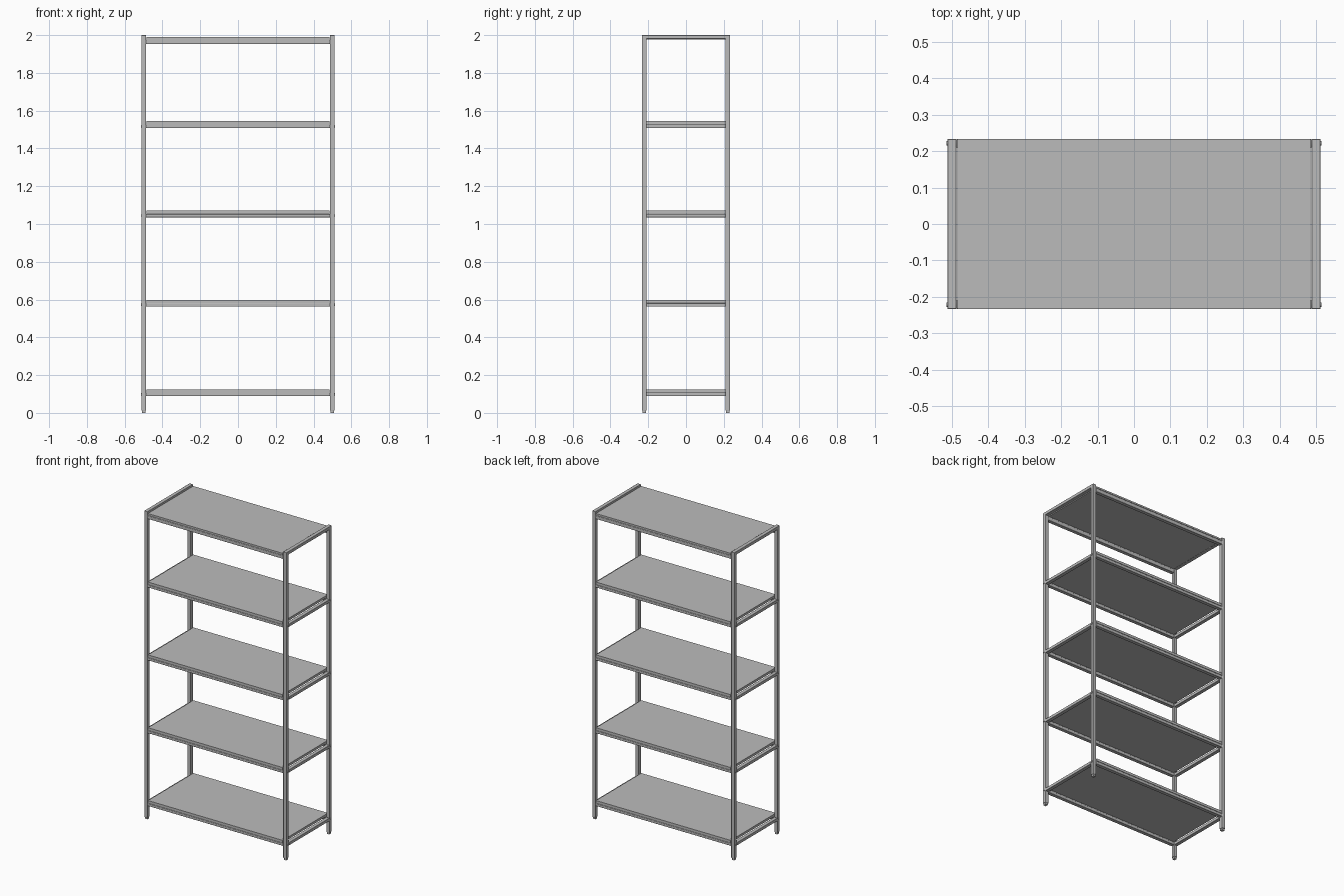
import bpy
from math import radians
from mathutils import Matrix

cube = bpy.data.objects.get("Cube")
if cube:
    bpy.data.objects.remove(cube, do_unlink=True)

steel = bpy.data.materials.new("grey_steel")
steel.use_nodes = True
color = (0.5, 0.5, 0.5, 1)
steel.diffuse_color = color
steel.node_tree.nodes["Principled BSDF"].inputs["Base Color"].default_value = color

# Outer extents and stock sizes
X, Y, TUBE = 0.511, 0.233, 0.024
POST_X, POST_Y = X - TUBE / 2, Y - TUBE / 2
PANEL_X = X - TUBE - 0.003
SHELF_TOPS = [0.125, 0.598, 1.071, 1.544, 1.989]


def box(name, low, high, bevel=0.0):
    """Axis-aligned box between two corners, with optional eased edges."""
    size = [b - a for a, b in zip(low, high)]
    center = [(a + b) / 2 for a, b in zip(low, high)]
    bpy.ops.mesh.primitive_cube_add(size=1)
    obj = bpy.context.object
    obj.name = name
    obj.data.transform(Matrix.Diagonal((*size, 1)))
    obj.location = center
    obj.data.materials.append(steel)
    if bevel:
        mod = obj.modifiers.new("eased_edges", "BEVEL")
        mod.width, mod.segments = bevel, 2
        bpy.ops.object.shade_smooth_by_angle(angle=radians(40))
    return obj


def around(name, x, y, z0, z1, half, bevel=0.0):
    return box(name, (x - half, y - half, z0), (x + half, y + half, z1), bevel)


# Corner posts with inset feet
for sx, side in ((1, "left"), (-1, "right")):
    for sy, end in ((-1, "front"), (1, "back")):
        px, py = sx * POST_X, sy * POST_Y
        around(f"{side}_{end}_post", px, py, 0.012, 2.0, TUBE / 2, 0.002)
        around(f"{side}_{end}_foot", px, py, 0, 0.014, TUBE / 2 - 0.003)

    # Top rail of each side frame
    box(f"{side}_top_rail", (sx * POST_X - TUBE / 2, -Y, 1.98),
        (sx * POST_X + TUBE / 2, Y, 2.0), 0.002)

for i, top in enumerate(SHELF_TOPS, 1):
    is_top = i == len(SHELF_TOPS)
    under = top - (0.011 if is_top else 0.016)
    low = top - 0.036

    # Shelf panel
    box(f"shelf_{i}_panel", (-PANEL_X, -Y, under), (PANEL_X, Y, top))

    # Front and back rails, set a hair below the panel
    for sy, end in ((-1, "front"), (1, "back")):
        y0, y1 = sorted((sy * Y, sy * (Y - TUBE)))
        box(f"shelf_{i}_{end}_rail", (-PANEL_X - 0.003, y0, low),
            (PANEL_X + 0.003, y1, under - 0.003), 0.002)
        # Shadow gap strip between rail and panel
        y0, y1 = sorted((sy * (Y - 0.003), sy * (Y - TUBE)))
        box(f"shelf_{i}_{end}_spacer", (-PANEL_X, y0, under - 0.004),
            (PANEL_X, y1, under + 0.001))

    if is_top:
        continue

    # Side rails between the posts, and bolt heads on the posts
    for sx, side in ((1, "left"), (-1, "right")):
        rail_x = sx * POST_X
        box(f"shelf_{i}_{side}_rail", (rail_x - TUBE / 2, -Y + TUBE, low),
            (rail_x + TUBE / 2, Y - TUBE, under - 0.001), 0.002)
        for sy, end in ((-1, "front"), (1, "back")):
            bpy.ops.mesh.primitive_cylinder_add(
                vertices=12, radius=0.006, depth=0.006,
                location=(sx * X, sy * POST_Y, low + 0.01),
                rotation=(0, radians(90), 0))
            bolt = bpy.context.object
            bolt.name = f"shelf_{i}_{side}_{end}_bolt"
            bolt.data.materials.append(steel)
            bpy.ops.object.shade_smooth_by_angle(angle=radians(40))
